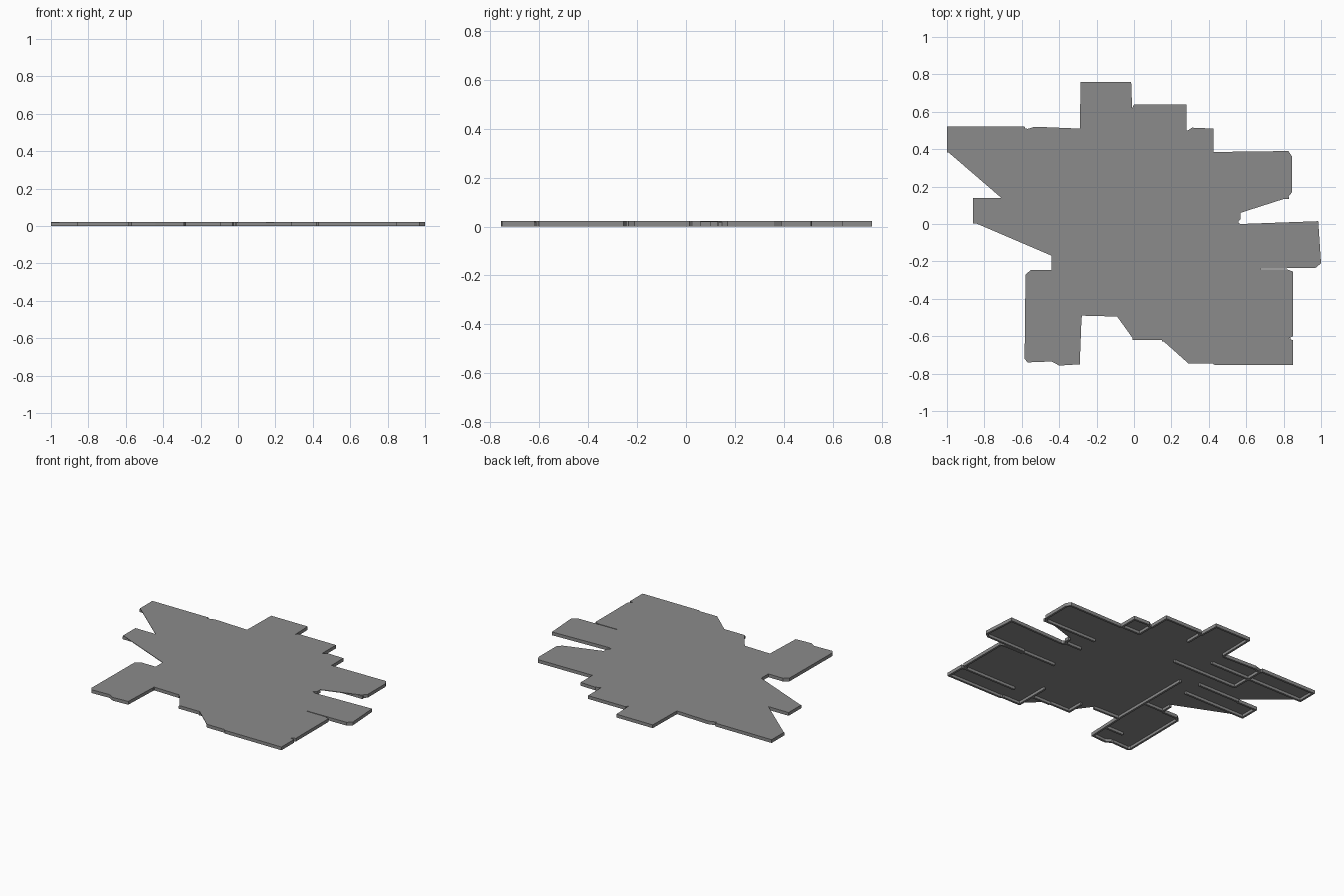
import bpy, bmesh
from mathutils import Vector

if "Cube" in bpy.data.objects:
    bpy.data.objects.remove(bpy.data.objects["Cube"])

TOP, SHEET, RIM = 0.022, 0.004, 0.014

grey = bpy.data.materials.new("mid_grey")
grey.diffuse_color = (0.26, 0.26, 0.26, 1)
grey.use_nodes = True
grey.node_tree.nodes["Principled BSDF"].inputs["Base Color"].default_value = grey.diffuse_color

# Plan outline, counter-clockwise from the far left corner
outline = [Vector(p) for p in [
    (-1, .52), (-1, .39), (-.71, .14), (-.86, .14), (-.86, .01), (-.44, -.17),
    (-.44, -.245), (-.55, -.245), (-.58, -.27), (-.585, -.72), (-.57, -.74),
    (-.44, -.735), (-.4, -.757), (-.29, -.75), (-.28, -.49), (-.09, -.495),
    (0, -.62), (.15, -.62), (.29, -.745), (.42, -.745), (.43, -.753),
    (.85, -.753), (.85, -.62), (.82, -.615), (.85, -.6), (.85, -.255),
    (.82, -.243), (.68, -.243), (.68, -.238), (.97, -.235), (1, -.21),
    (.985, .015), (.57, 0), (.55, .01), (.57, .025), (.57, .06),
    (.82, .14), (.845, .17), (.845, .36), (.825, .39), (.425, .385),
    (.425, .51), (.31, .515), (.28, .495), (.28, .64), (0, .64), (-.01, .62),
    (-.015, .76), (-.285, .76), (-.29, .51), (-.53, .52), (-.58, .505), (-.585, .52)]]

# Straight ridges on the underside: x1, y1, x2, y2
ridges = [
    (.84, -.62, .43, -.62), (.68, -.24, .43, -.24), (.56, .01, .43, .01),
    (.83, .14, .43, .14), (.42, .385, .28, .385), (.28, .5, .28, .385),
    (.29, -.74, .29, -.5), (.15, -.62, .29, -.62), (0, -.62, 0, -.5),
    (-.285, -.5, -.285, .1), (-.29, -.62, -.43, -.62), (-.44, -.245, -.29, -.245),
    (-.86, .01, -.4, .01), (-.71, .14, -.4, .14), (-1, .39, -.29, .39),
    (-.1, .26, -.58, .26), (-.58, .26, -.58, .51), (-.01, .62, -.01, .5)]


def prism(bm, pts, z0, z1):
    """Upright prism over a counter-clockwise plan."""
    low = [bm.verts.new((p[0], p[1], z0)) for p in pts]
    high = [bm.verts.new((p[0], p[1], z1)) for p in pts]
    bm.faces.new(low[::-1])
    bm.faces.new(high)
    n = len(pts)
    for i in range(n):
        j = (i + 1) % n
        bm.faces.new((low[i], low[j], high[j], high[i]))


def finish(bm, name):
    mesh = bpy.data.meshes.new(name)
    bm.to_mesh(mesh)
    bm.free()
    mesh.materials.append(grey)
    bpy.context.collection.objects.link(bpy.data.objects.new(name, mesh))


def wall(bm, a, b, left, right):
    """Strip along a-b reaching given widths to each side."""
    d = (b - a).normalized()
    n = Vector((-d.y, d.x))
    prism(bm, [a - n * right, b - n * right, b + n * left, a + n * left],
          0, TOP - SHEET)


# Thin top sheet
bm = bmesh.new()
prism(bm, outline, TOP - SHEET, TOP)
finish(bm, "floor_sheet")

# Rim walls under the edges, leaving the diagonal infills open
bm = bmesh.new()
for i, a in enumerate(outline):
    b = outline[(i + 1) % len(outline)]
    dx, dy = abs(b.x - a.x), abs(b.y - a.y)
    if min(dx, dy) < .05:
        wall(bm, a, b, RIM, 0)
finish(bm, "edge_rim")

# Inner ridges
bm = bmesh.new()
for x1, y1, x2, y2 in ridges:
    wall(bm, Vector((x1, y1)), Vector((x2, y2)), RIM / 2, RIM / 2)
finish(bm, "underside_ridges")
